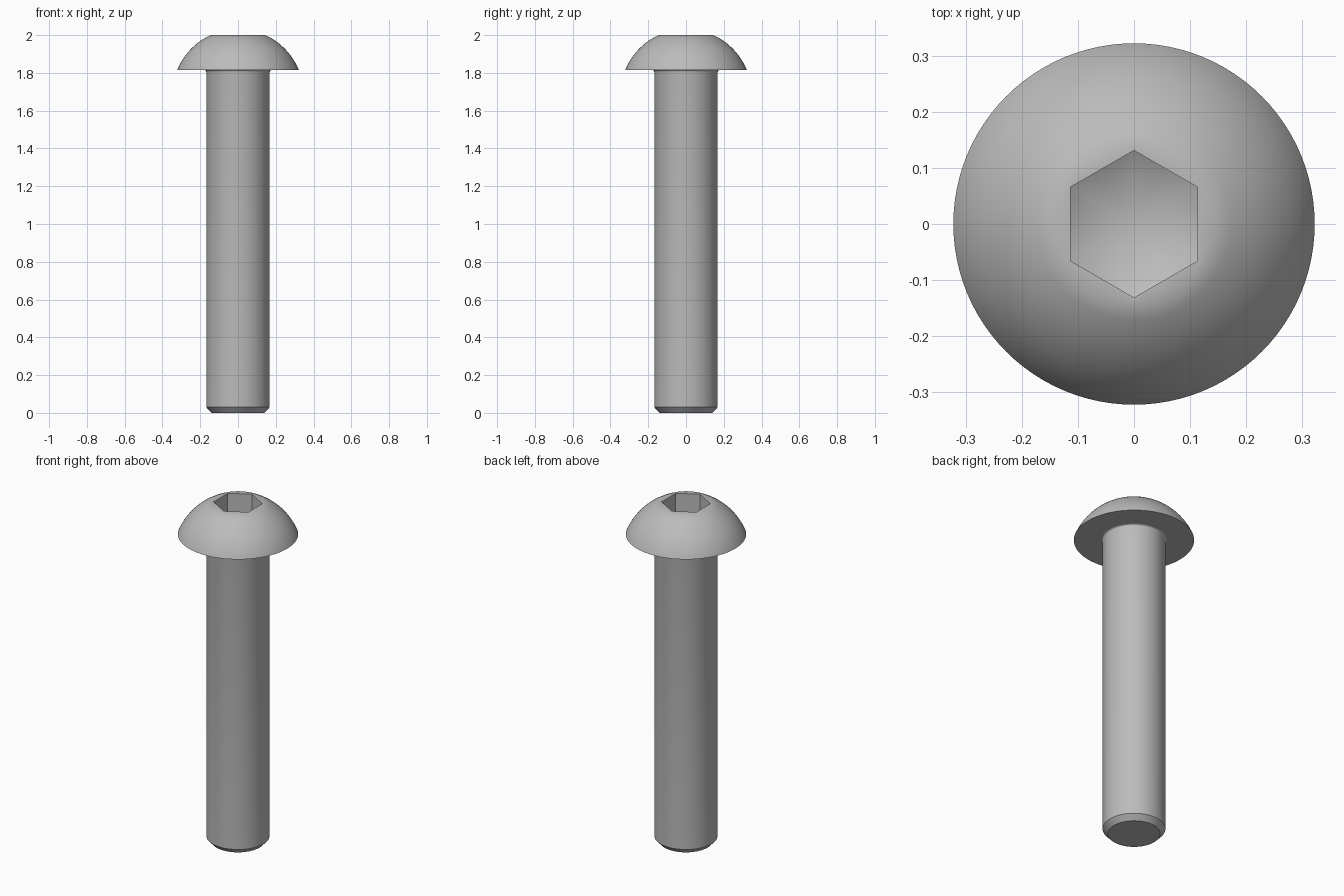
import bpy, bmesh
from math import sin, cos, pi, sqrt, radians

cube = bpy.data.objects.get("Cube")
if cube:
    bpy.data.objects.remove(cube, do_unlink=True)

SEGS = 96
SHANK_R, RIM_R, TOP_R = 0.168, 0.322, 0.145
SEAT_Z, TOP_Z = 1.815, 2.0
APOTHEM = 0.1135                      # half the socket's width across flats

steel = bpy.data.materials.new("grey_steel")
steel.use_nodes = True
steel.diffuse_color = (0.5, 0.5, 0.5, 1)
steel.node_tree.nodes["Principled BSDF"].inputs["Base Color"].default_value = (0.5, 0.5, 0.5, 1)


def circle(r, z):
    return lambda a: (r * cos(a), r * sin(a), z)


def hexagon(z, slope=0.0):
    """Hexagon with corners on the y axis; slope lowers it towards the axis like a cone."""
    def point(a):
        r = APOTHEM / cos(a % (pi / 3) - (0 if a % (pi / 3) <= pi / 6 else pi / 3))
        return (r * cos(a), r * sin(a), z + slope * (r - APOTHEM))
    return point


def loft(name, rings, start=None, end=None):
    """Joins rings of points; start and end are optional closing heights on the axis."""
    bm = bmesh.new()
    loops = [[bm.verts.new(ring(2 * pi * i / SEGS)) for i in range(SEGS)] for ring in rings]
    for low, high in zip(loops, loops[1:]):
        for i in range(SEGS):
            j = (i + 1) % SEGS
            bm.faces.new((low[i], low[j], high[j], high[i]))
    for loop, z, flip in ((loops[0], start, True), (loops[-1], end, False)):
        if z is not None:
            tip = bm.verts.new((0, 0, z))
            for i in range(SEGS):
                tri = (loop[i], loop[(i + 1) % SEGS], tip)
                bm.faces.new(tri[::-1] if flip else tri)
    mesh = bpy.data.meshes.new(name)
    bm.to_mesh(mesh)
    bm.free()
    mesh.materials.append(steel)
    obj = bpy.data.objects.new(name, mesh)
    bpy.context.collection.objects.link(obj)
    bpy.ops.object.select_all(action='DESELECT')
    obj.select_set(True)
    bpy.context.view_layer.objects.active = obj
    bpy.ops.object.shade_smooth_by_angle(angle=radians(32))
    return obj


# Shank: chamfered tip, straight body, small fillet under the head
FILLET = 0.01
fillet = [circle(SHANK_R + FILLET * (1 - cos(t * pi / 8)), SEAT_Z - FILLET + FILLET * sin(t * pi / 8))
          for t in range(5)]
loft("shank", [circle(0.14, 0), circle(SHANK_R, 0.03)] + fillet, start=0)

# Head: flat seat, domed outside, flat top, hexagonal socket with conical floor
rise = TOP_Z - SEAT_Z
below = (RIM_R ** 2 - TOP_R ** 2 - rise ** 2) / (2 * rise)
ball_r2 = RIM_R ** 2 + below ** 2
STEPS = 14
dome = []
for k in range(STEPS + 1):
    h = rise * k / STEPS
    dome.append(circle(sqrt(ball_r2 - (below + h) ** 2), SEAT_Z + h))
FLOOR_Z, SLOPE = 1.875, 0.55
loft("head",
     [circle(SHANK_R + FILLET, SEAT_Z)] + dome + [hexagon(TOP_Z), hexagon(FLOOR_Z, SLOPE)],
     end=FLOOR_Z - SLOPE * APOTHEM)
